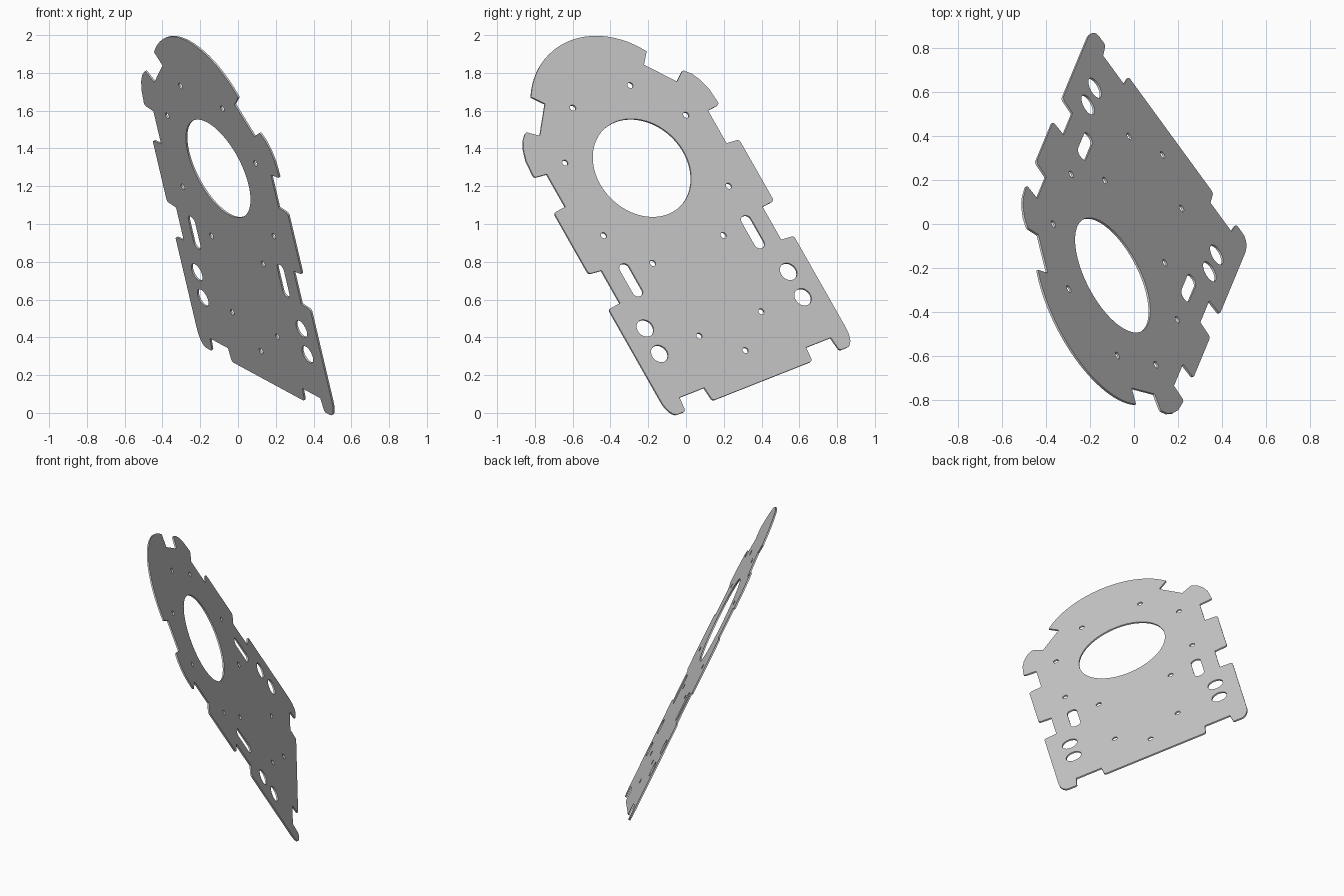
import bpy
from math import cos, sin, pi, radians
from mathutils import Matrix, Vector

cube = bpy.data.objects.get("Cube")
if cube:
    bpy.data.objects.remove(cube, do_unlink=True)

# Single grey finish
grey = bpy.data.materials.new("plate_grey")
grey.use_nodes = True
colour = (0.6, 0.6, 0.6, 1)
grey.diffuse_color = colour
grey.node_tree.nodes["Principled BSDF"].inputs["Base Color"].default_value = colour

THICKNESS = 0.01
HALF_WIDTH = 0.637
TAB_INNER = 0.554


def arc(centre, radius, start, end, steps):
    """Points along a circular arc, angles in degrees."""
    angles = [radians(start + (end - start) * i / steps) for i in range(steps + 1)]
    return [Vector((centre[0] + radius * cos(a), centre[1] + radius * sin(a))) for a in angles]


def circle(x, y, radius, steps=32):
    return arc((x, y), radius, 0, 360, steps)[:-1]


def fillet(corners, steps=6):
    """Round each (x, y, radius) corner of a closed polygon."""
    out = []
    for i, (x, y, r) in enumerate(corners):
        p = Vector((x, y))
        if r == 0:
            out.append(p)
            continue
        before = Vector(corners[i - 1][:2]) - p
        after = Vector(corners[(i + 1) % len(corners)][:2]) - p
        a = p + before.normalized() * min(r, before.length * 0.49)
        b = p + after.normalized() * min(r, after.length * 0.49)
        for k in range(steps + 1):
            t = k / steps
            # Weighted quadratic, which makes a true arc at a right angle
            w = (1 - t) ** 2, 1.414 * t * (1 - t), t ** 2
            out.append((a * w[0] + p * w[1] + b * w[2]) / sum(w))
    return out


def slot(x, y, half_w, half_h, radius):
    return fillet([(x + sx * half_w, y + sy * half_h, radius)
                   for sx, sy in ((1, 1), (-1, 1), (-1, -1), (1, -1))])


# Right half of the outline, from the bottom edge up to the dome
half = [
    (0.343, -1.322, 0.015), (0.35, -1.24, 0), (0.52, -1.24, 0), (0.53, -1.322, 0.012),
    (HALF_WIDTH, -1.322, 0.1),
]
for low, high in ((-0.65, -0.436), (-0.051, 0.162)):
    half += [(HALF_WIDTH, low, 0.015), (TAB_INNER, low + 0.007, 0),
             (TAB_INNER, high - 0.003, 0), (HALF_WIDTH, high + 0.005, 0.015)]
# Shoulder tab and slanted notch
half += [(0.628, 0.27, 0), (0.608, 0.33, 0), (0.58, 0.378, 0), (0.54, 0.415, 0.012),
         (0.471, 0.368, 0), (0.34, 0.52, 0)]
# Dome
half += [(p.x, p.y, 0) for p in arc((0, 0.307), 0.483, 34.7, 90, 20)]
outline = fillet(half + [(-x, y, r) for x, y, r in reversed(half[:-1])])

# Openings: central bore, then mirrored slots, cable holes and screw holes
loops = [outline, circle(0, 0, 0.287, 96), circle(0, -1.133, 0.017)]
screws = [(0.197, 0.443), (0.416, 0.18), (0.43, -0.266), (0.243, -0.505), (0.213, -0.968)]
for side in (1, -1):
    loops.append(slot(side * 0.419, -0.547, 0.032, 0.1, 0.03))
    loops += [circle(side * 0.493, y, 0.05) for y in (-0.82, -0.978)]
    loops += [circle(side * x, y, 0.017, 20) for x, y in screws]

# Filled profile extruded to a thin sheet
profile = bpy.data.curves.new("mounting_plate", "CURVE")
profile.dimensions = "2D"
profile.fill_mode = "BOTH"
profile.extrude = THICKNESS / 2
for loop in loops:
    spline = profile.splines.new("POLY")
    spline.points.add(len(loop) - 1)
    for point, p in zip(spline.points, loop):
        point.co = (p.x, p.y, 0, 1)
    spline.use_cyclic_u = True
profile.materials.append(grey)

plate = bpy.data.objects.new("mounting_plate", profile)
bpy.context.collection.objects.link(plate)

# Tilt the sheet into its resting pose
normal = Vector((1, 0.52, 0.53)).normalized()
up = Vector((-0.2005, -0.4831, 0.8523))
up = (up - normal * up.dot(normal)).normalized()
across = up.cross(normal)
pose = Matrix((across, up, normal)).transposed().to_4x4()
pose.translation = (-0.101, -0.235, 1.295)
plate.matrix_world = pose

bpy.ops.object.select_all(action="DESELECT")
plate.select_set(True)
bpy.context.view_layer.objects.active = plate
bpy.ops.object.convert(target="MESH")
bpy.ops.object.shade_smooth_by_angle(angle=radians(30))
